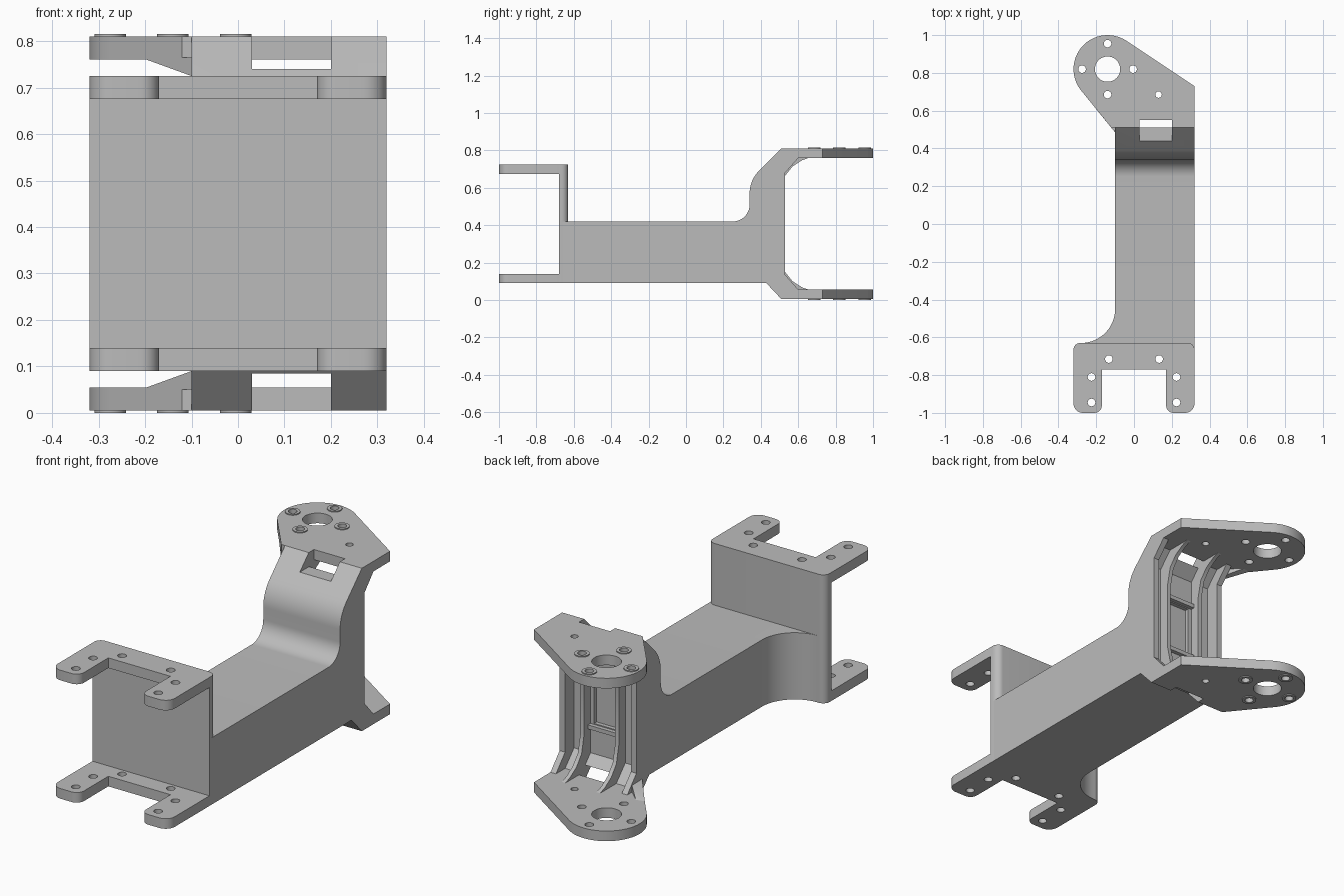
import bpy, bmesh, math
from mathutils import Vector

if "Cube" in bpy.data.objects:
    bpy.data.objects.remove(bpy.data.objects["Cube"])

grey = bpy.data.materials.new("plain grey")
grey.use_nodes = True
grey.diffuse_color = (0.5, 0.5, 0.5, 1)
grey.node_tree.nodes["Principled BSDF"].inputs["Base Color"].default_value = (0.5, 0.5, 0.5, 1)

MID = 0.4075   # height of the rear fork's mirror plane


def finish(name, bm):
    bmesh.ops.recalc_face_normals(bm, faces=bm.faces)
    me = bpy.data.meshes.new(name)
    bm.to_mesh(me)
    bm.free()
    me.materials.append(grey)
    ob = bpy.data.objects.new(name, me)
    bpy.context.collection.objects.link(ob)
    return ob


def prism(name, pts, axis, lo, hi):
    """Extrude a 2D outline: axis 'z' takes (x, y), axis 'x' takes (y, z)."""
    bm = bmesh.new()
    place = (lambda p: (p[0], p[1], lo)) if axis == "z" else (lambda p: (lo, p[0], p[1]))
    face = bm.faces.new([bm.verts.new(place(p)) for p in pts])
    new = bmesh.ops.extrude_face_region(bm, geom=[face])["geom"]
    step = Vector((0, 0, hi - lo) if axis == "z" else (hi - lo, 0, 0))
    bmesh.ops.translate(bm, verts=[g for g in new if isinstance(g, bmesh.types.BMVert)], vec=step)
    return finish(name, bm)


def box(name, x0, x1, y0, y1, z0, z1):
    return prism(name, [(x0, y0), (x1, y0), (x1, y1), (x0, y1)], "z", z0, z1)


def cylinders(name, spots, z0, z1):
    bm = bmesh.new()
    for x, y, r in spots:
        made = bmesh.ops.create_cone(bm, cap_ends=True, segments=32, radius1=r, radius2=r, depth=z1 - z0)
        bmesh.ops.translate(bm, verts=made["verts"], vec=(x, y, (z0 + z1) / 2))
    return finish(name, bm)


def arc(cx, cy, r, a0, a1, n=12):
    angles = [math.radians(a0 + (a1 - a0) * i / n) for i in range(n + 1)]
    return [(cx + r * math.cos(a), cy + r * math.sin(a)) for a in angles]


def rounded(corners):
    """Round the right-angled corners of an outline given as (x, y, radius)."""
    out = []
    for i, (x, y, r) in enumerate(corners):
        p = Vector((x, y))
        if not r:
            out.append(p)
            continue
        u = (Vector(corners[i - 1][:2]) - p).normalized()
        v = (Vector(corners[(i + 1) % len(corners)][:2]) - p).normalized()
        c = p + (u + v) * r
        for k in range(9):
            t = math.pi / 2 * k / 8
            out.append(c - r * (v * math.cos(t) + u * math.sin(t)))
    return out


def cut(ob, cutters):
    for c in cutters:
        m = ob.modifiers.new("cut", "BOOLEAN")
        m.operation, m.solver, m.object = "DIFFERENCE", "EXACT", c
    bpy.context.view_layer.update()
    me = bpy.data.meshes.new_from_object(ob.evaluated_get(bpy.context.evaluated_depsgraph_get()))
    ob.modifiers.clear()
    ob.data = me


def flip(pts):
    """Continue a (y, z) outline with its reflection about the fork's middle."""
    return pts + [(y, 2 * MID - z) for y, z in reversed(pts)]


# Cutters: fork holes, bracket holes, front slots, rear channel and pocket
screws = [(-.14, .955), (-.275, .82), (-.005, .82), (-.14, .685)]
fork_holes = cylinders("fork_hole_cutter",
                       [(x, y, .02) for x, y in screws] + [(-.14, .82, .067), (.13, .685, .017)], -.2, 1.1)
bracket_holes = cylinders("bracket_hole_cutter",
                          [(s * x, y, .02) for s in (-1, 1)
                           for x, y in ((.133, -.715), (.225, -.81), (.225, -.945))], -.2, 1.1)
slots = [box("top_slot_cutter", .03, .2, .3, .55, .74, 1),
         box("bottom_slot_cutter", .03, .2, .3, .55, -.1, .085)]
channel = prism("channel_cutter", flip([(.7, .055), (.53, .055), (.46, .13)]), "x", -.07, .29)
pocket = box("pocket_cutter", .05, .18, .44, .6, .28, .53)

# Arm: side profile with a rounded step rising to the rear fork
profile = [(-.66, .09), (.43, .09), (.51, .005), (.56, .015), (.61, .045), (.53, .135),
           (.53, .68), (.61, .77), (.56, .80), (.51, .81)]
profile += arc(.51, .57, .17, 135, 180) + arc(.25, .51, .09, 0, -90) + [(-.66, .42)]
arm = prism("arm", profile, "x", -.1, .32)
cut(arm, slots + [channel, pocket])

# Flare joining the arm to the wide front wall
flare = prism("arm_flare", [(-.05, -.45), (-.05, -.65), (-.28, -.65)] + arc(-.28, -.45, .18, -90, 0, 20),
              "z", .09, .42)

# Front wall and the two U-shaped brackets
wall = prism("front_wall", rounded([(-.32, -.68, 0), (.32, -.68, 0), (.32, -.63, .035), (-.32, -.63, .035)]),
             "z", .09, .725)
half = [(.17, -.77, 0), (.17, -1, .04), (.32, -1, .05), (.32, -.63, .035)]
outline = rounded(half + [(-x, y, r) for x, y, r in reversed(half)])
parts = [arm, flare, wall]
for name, z in (("lower_bracket", .09), ("upper_bracket", .675)):
    bracket = prism(name, outline, "z", z, z + .05)
    cut(bracket, [bracket_holes])
    parts.append(bracket)

# Fork plates with raised screw rings
plate = [(.32, .51), (.32, .73)] + arc(-.14, .82, .18, 57, 220, 32) + [(-.12, .51)]
for name, z0, z1, b0, b1 in (("lower_fork", .005, .055, 0, .02), ("upper_fork", .76, .81, .79, .815)):
    fork = prism(name + "_plate", plate, "z", z0, z1)
    cut(fork, [fork_holes] + slots)
    rings = cylinders(name + "_screw_rings", [(x, y, .034) for x, y in screws], b0, b1)
    cut(rings, [fork_holes])
    parts += [fork, rings]

# Ribs lining the rear channel, with curved feet on the fork plates
rib = flip([(.45, .12), (.53, .05), (.67, .05), (.62, .068), (.57, .10), (.53, .15), (.51, .24)][::-1])
for name, x in (("right_rib", .01), ("left_rib", .2)):
    parts.append(prism(name, rib, "x", x, x + .02))

# Frame bars around the pocket between the ribs
for name, z in (("lower_bar", .255), ("upper_bar", .535)):
    parts.append(box(name, .025, .205, .45, .48, z, z + .02))

# Tapered gussets where the fork plates overhang the arm
for name, zp, zt in (("lower_gusset", .05, .09), ("upper_gusset", .765, .725)):
    bm = bmesh.new()
    for x, y in ((-.1, .485), (-.095, .56)):
        for z in (zp, zt):
            bm.verts.new((x, y, z))
    bm.verts.new((-.122, .512, zp))
    for x, y in ((-.21, .62), (-.17, .63)):
        bm.verts.new((x, y, zp))
    bmesh.ops.convex_hull(bm, input=bm.verts)
    parts.append(finish(name, bm))

for c in [fork_holes, bracket_holes, channel, pocket] + slots:
    bpy.data.objects.remove(c)

# Smooth the curved walls, keep the edges sharp
bpy.ops.object.select_all(action="DESELECT")
for ob in parts:
    ob.select_set(True)
bpy.context.view_layer.objects.active = arm
bpy.ops.object.shade_smooth_by_angle(angle=math.radians(30))
